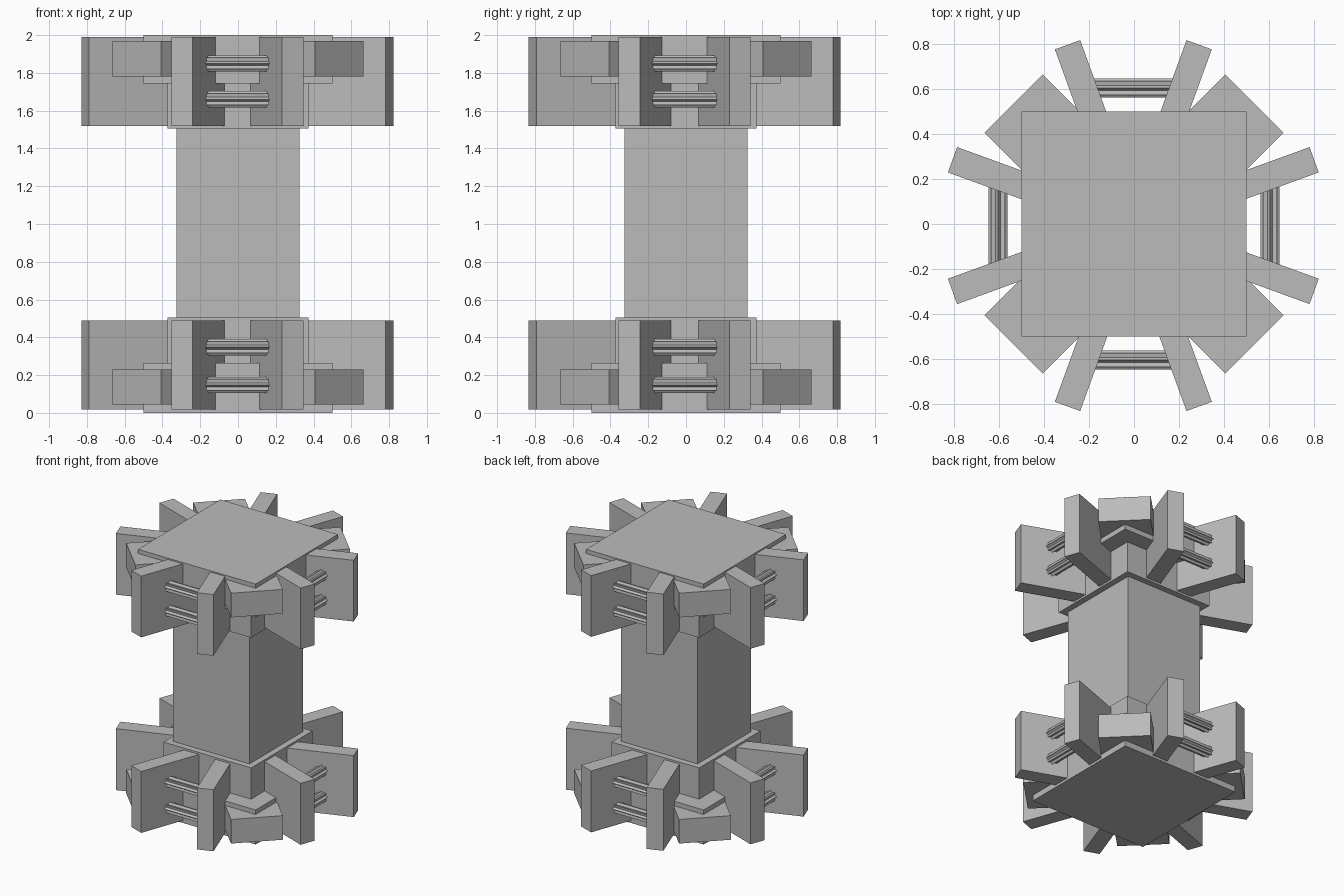
import bpy, bmesh
from math import sin, cos, pi, radians
from mathutils import Matrix, Vector

cube = bpy.data.objects.get("Cube")
if cube:
    bpy.data.objects.remove(cube, do_unlink=True)

grey = bpy.data.materials.new("plain grey")
grey.use_nodes = True
colour = (0.5, 0.5, 0.5, 1)
grey.diffuse_color = colour
grey.node_tree.nodes["Principled BSDF"].inputs["Base Color"].default_value = colour


def finish(name, bm, matrix):
    mesh = bpy.data.meshes.new(name)
    bmesh.ops.recalc_face_normals(bm, faces=bm.faces)
    bm.to_mesh(mesh)
    bm.free()
    mesh.materials.append(grey)
    obj = bpy.data.objects.new(name, mesh)
    obj.matrix_world = matrix
    bpy.context.collection.objects.link(obj)


def box(name, x, y, z, turn=0.0, shift=(0, 0, 0)):
    """Box spanning the x, y and z ranges, then turned about z."""
    bm = bmesh.new()
    bmesh.ops.create_cube(bm, size=1)
    for v in bm.verts:
        v.co = Vector([lo + (c + 0.5) * (hi - lo) for c, (lo, hi) in zip(v.co, (x, y, z))])
    finish(name, bm, Matrix.Translation(shift) @ Matrix.Rotation(turn, 4, 'Z'))


def fluted_rod(name, distance, height, turn, half_length=0.2, radius=0.043, valley=0.029):
    """Eight-pointed star bar, lying across the gap between two fins."""
    bm = bmesh.new()
    ring = []
    for i in range(16):
        r = valley if i % 2 else radius
        a = i * pi / 8
        ring.append(bm.verts.new((distance + r * cos(a), -half_length, height + r * sin(a))))
    face = bm.faces.new(ring)
    moved = bmesh.ops.extrude_face_region(bm, geom=[face])["geom"]
    bmesh.ops.translate(bm, vec=(0, 2 * half_length, 0),
                        verts=[v for v in moved if isinstance(v, bmesh.types.BMVert)])
    finish(name, bm, Matrix.Rotation(turn, 4, 'Z'))


def square_block(name, half, z):
    box(name, (-half, half), (-half, half), z)


# Central shaft
square_block("shaft", 0.325, (0.4, 1.6))

# Matching clusters at the bottom and top of the shaft
clusters = {
    "lower": dict(plate=(0, 0.265), neck=(0.2, 0.505), fin=(0.018, 0.49),
                  corner=(0.045, 0.23), rods=(0.148, 0.348)),
    "upper": dict(plate=(1.743, 2), neck=(1.505, 1.8), fin=(1.52, 1.99),
                  corner=(1.782, 1.968), rods=(1.85, 1.66)),
}
for level, z in clusters.items():
    square_block(level + "_plate", 0.5, z["plate"])
    square_block(level + "_neck", 0.372, z["neck"])
    for side in range(4):
        turn = side * pi / 2
        # Pair of splayed fins on each side
        for splay in (-20, 20):
            box(level + "_fin", (0.25, 0.857), (-0.06, 0.06), z["fin"],
                turn + radians(splay), (-0.003, -0.007, 0))
        # Diagonal block on each corner
        box(level + "_corner_block", (0.3, 0.758), (-0.183, 0.183), z["corner"], turn + pi / 4)
        # Fluted rods joining each pair of fins
        for height in z["rods"]:
            fluted_rod(level + "_rod", 0.606, height, turn)
